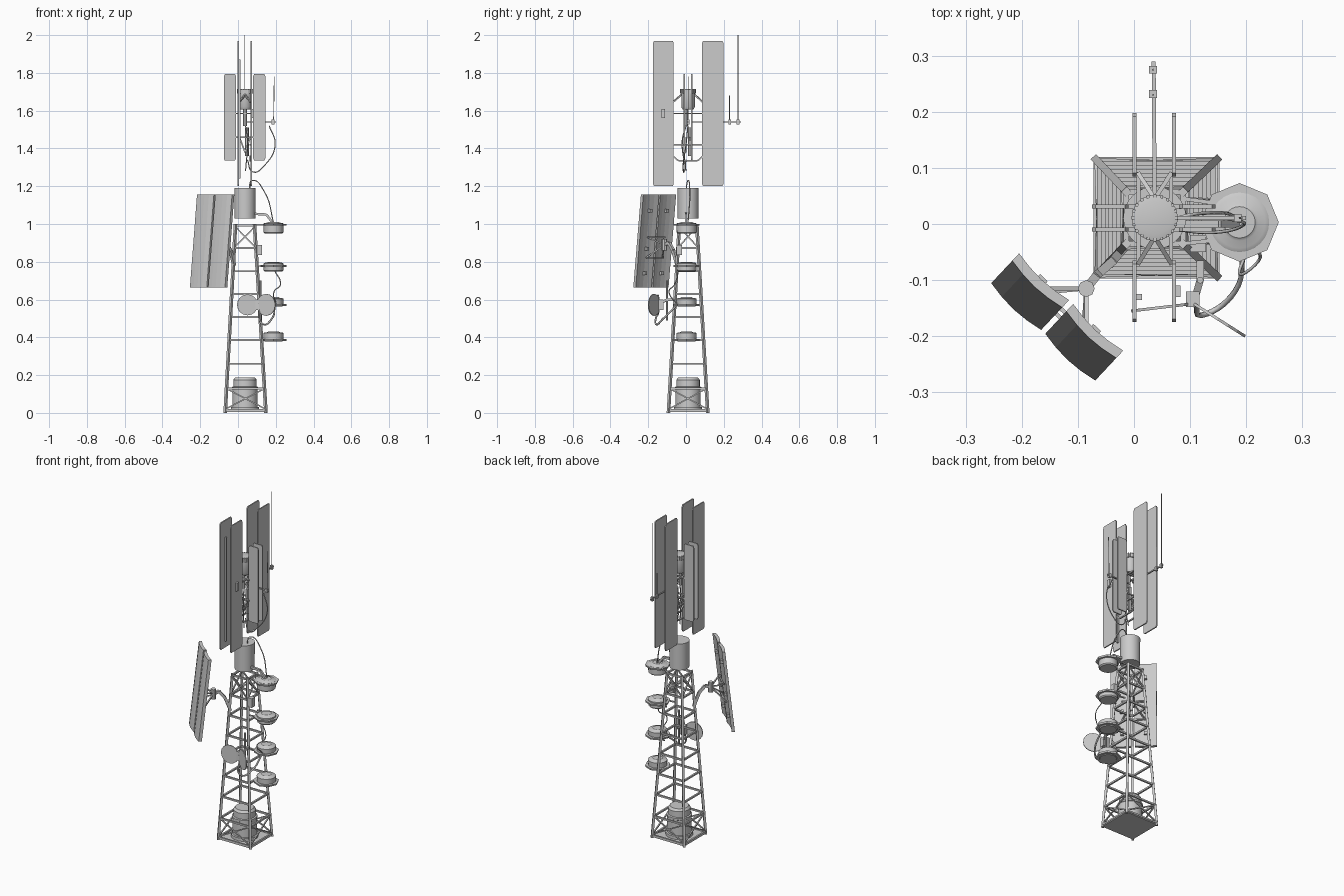
import bpy, bmesh, math
from mathutils import Vector, Matrix

if "Cube" in bpy.data.objects:
    bpy.data.objects.remove(bpy.data.objects["Cube"])

CX, CY = 0.037, 0.011   # tower axis


def finish(name, bm, smooth=False):
    bmesh.ops.recalc_face_normals(bm, faces=bm.faces)
    me = bpy.data.meshes.new(name)
    bm.to_mesh(me)
    bm.free()
    ob = bpy.data.objects.new(name, me)
    bpy.context.collection.objects.link(ob)
    if smooth:
        bpy.ops.object.select_all(action='DESELECT')
        ob.select_set(True)
        bpy.context.view_layer.objects.active = ob
        bpy.ops.object.shade_smooth_by_angle(angle=math.radians(35))
    return ob


def add_bar(bm, a, b, w, n=4):
    a, b = Vector(a), Vector(b)
    d = b - a
    m = Matrix.Translation((a + b) / 2) @ d.to_track_quat('Z', 'Y').to_matrix().to_4x4()
    if n == 4:
        m = m @ Matrix.Rotation(math.pi / 4, 4, 'Z')
    bmesh.ops.create_cone(bm, cap_ends=True, segments=n, radius1=w, radius2=w, depth=d.length, matrix=m)


def bars(name, pairs, w, n=4):
    bm = bmesh.new()
    for a, b in pairs:
        add_bar(bm, a, b, w, n)
    return finish(name, bm, n > 6)


def box(name, lo, hi):
    bm = bmesh.new()
    lo, hi = Vector(lo), Vector(hi)
    s = hi - lo
    bmesh.ops.create_cube(bm, size=1, matrix=Matrix.Translation((lo + hi) / 2) @ Matrix.Diagonal((*s, 1)))
    return finish(name, bm)


def lathe(name, profile, x, y, n=24):
    bm = bmesh.new()
    rings = [[bm.verts.new((x + r * math.cos(2 * math.pi * i / n), y + r * math.sin(2 * math.pi * i / n), z))
              for i in range(n)] for r, z in profile]
    for p, q in zip(rings, rings[1:]):
        for i in range(n):
            bm.faces.new((p[i], p[(i + 1) % n], q[(i + 1) % n], q[i]))
    bm.faces.new(rings[0])
    bm.faces.new(rings[-1])
    return finish(name, bm, n > 12)


def cable(name, pts, r=0.003):
    cu = bpy.data.curves.new(name, 'CURVE')
    cu.dimensions = '3D'
    cu.bevel_depth = r
    cu.bevel_resolution = 1
    cu.resolution_u = 6
    sp = cu.splines.new('BEZIER')
    sp.bezier_points.add(len(pts) - 1)
    for p, c in zip(sp.bezier_points, pts):
        p.co = c
        p.handle_left_type = p.handle_right_type = 'AUTO'
    ob = bpy.data.objects.new(name, cu)
    bpy.context.collection.objects.link(ob)
    bpy.ops.object.select_all(action='DESELECT')
    ob.select_set(True)
    bpy.context.view_layer.objects.active = ob
    bpy.ops.object.convert(target='MESH')


# tapered lattice tower
CORN = [(-1, -1), (1, -1), (1, 1), (-1, 1)]


def corner(i, z):
    h = 0.108 + (0.05 - 0.108) * z
    return (CX + CORN[i % 4][0] * h + 0.003 * (1 - z), CY + CORN[i % 4][1] * (h - 0.004), z)


bars("tower_legs", [(corner(i, 0.0), corner(i, 1.0)) for i in range(4)], 0.0095)
levels = [0.015, 0.13, 0.26, 0.385, 0.508, 0.63, 0.75, 0.872, 0.992]
bars("tower_rungs", [(corner(i, z), corner(i + 1, z)) for z in levels for i in range(4)], 0.007)
bars("tower_braces", [(corner(i + s, lo), corner(i + 1 - s, hi)) for lo, hi in ((0.02, 0.128), (0.875, 0.985))
                      for i in range(4) for s in (0, 1)], 0.005)
box("base_plate", (-0.07, -0.094, 0.004), (0.15, 0.116, 0.012))

# drum at the foot and canister at the head
lathe("base_drum", [(0.075, 0.012), (0.075, 0.03), (0.067, 0.032), (0.067, 0.125), (0.07, 0.127), (0.07, 0.137),
                    (0.062, 0.14), (0.062, 0.175), (0.052, 0.188)], CX, CY, 28)
lathe("head_canister", [(0.055, 1.03), (0.056, 1.19)], CX, CY, 32)

# tall antenna cards in the y-z plane, shorter ones in the x-z plane
def card(name, axis, pos, lo, hi, z0, z1):
    t, c = 0.0035, 0.012
    bm = bmesh.new()
    outline = [(lo, z0 + c), (lo + c / 2, z0), (hi - c / 2, z0), (hi, z0 + c),
               (hi, z1 - c), (hi - c / 2, z1), (lo + c / 2, z1), (lo, z1 - c)]
    mk = (lambda u, z, d: (pos + d, u, z)) if axis == 'x' else (lambda u, z, d: (u, pos + d, z))
    f = bm.faces.new([bm.verts.new(mk(u, z, -t)) for u, z in outline])
    g = bmesh.ops.extrude_face_region(bm, geom=[f])
    v = [e for e in g['geom'] if isinstance(e, bmesh.types.BMVert)]
    bmesh.ops.translate(bm, verts=v, vec=(2 * t, 0, 0) if axis == 'x' else (0, 2 * t, 0))
    finish(name, bm)


for x in (0.001, 0.071):
    card("tall_card_front", 'x', x, -0.175, -0.065, 1.2, 1.97)
    card("tall_card_back", 'x', x, 0.085, 0.198, 1.2, 1.97)
for y in (-0.01, 0.031):
    card("short_card_left", 'y', y, -0.075, -0.01, 1.335, 1.795)
    card("short_card_right", 'y', y, 0.08, 0.145, 1.335, 1.795)
box("card_strip_front", (0.003, -0.135, 1.24), (0.014, -0.125, 1.87))
box("card_box_front", (0.073, -0.13, 1.56), (0.083, -0.11, 1.61))

# hub and braces holding the cards
lathe("hub", [(0.028, 1.605), (0.036, 1.62), (0.036, 1.69), (0.041, 1.692), (0.041, 1.712), (0.03, 1.715)], CX, CY, 24)
bars("hub_teeth", [((CX + .039 * math.cos(a), CY + .039 * math.sin(a), 1.69),
                    (CX + .039 * math.cos(a), CY + .039 * math.sin(a), 1.716))
                   for a in [i * math.pi / 10 for i in range(20)]], 0.004)
br = []
for x in (0.008, 0.066):
    br += [((x, -0.07, 1.585), (x, 0.09, 1.585)), ((x, -0.065, 1.42), (x, 0.085, 1.42)),
           ((x, -0.04, 1.335), (x, 0.062, 1.335)),
           ((x, -0.07, 1.36), (x, -0.04, 1.335)), ((x, 0.09, 1.36), (x, 0.062, 1.335)),
           ((x, -0.07, 1.645), (CX, CY - 0.034, 1.685)), ((x, 0.09, 1.645), (CX, CY + 0.034, 1.685)),
           ((x, 0.0, 1.46), (CX, 0.0, 1.38)), ((x, 0.02, 1.46), (CX, 0.02, 1.38))]
for y in (-0.01, 0.031):
    br += [((-0.01, y, 1.46), (0.085, y, 1.46)), ((-0.01, y, 1.585), (0.085, y, 1.585))]
bars("card_braces", br, 0.0055)
bars("hub_stem", [((CX, 0.0, 1.52), (CX, 0.0, 1.62)), ((CX + .01, 0.02, 1.36), (CX + .01, 0.02, 1.51))], 0.01, 8)

# side arms with whip aerials
bars("whip_arms", [((CX, 0.03, 1.54), (CX - 0.002, 0.29, 1.54)), ((CX, CY, 1.54), (0.2, CY, 1.54))], 0.005)
for x, y in ((0.034, 0.275), (0.034, 0.232), (0.185, 0.011)):
    box("whip_clamp", (x - 0.007, y - 0.007, 1.528), (x + 0.007, y + 0.007, 1.552))
bars("whips", [((0.034, 0.275, 1.53), (0.034, 0.275, 2.0)), ((0.034, 0.23, 1.53), (0.034, 0.23, 1.68)),
               ((0.188, 0.011, 1.53), (0.192, 0.011, 1.78))], 0.002, 6)

# stacked drum antennas on the right with octagonal flanges
DX, DY = 0.188, 0.003
for i, (lo, hi, fl) in enumerate([(0.95, 1.008, 0.996), (0.748, 0.797, 0.778), (0.562, 0.61, 0.572), (0.378, 0.428, 0.386)]):
    lathe("drum_antenna", [(0.046, lo), (0.052, lo + 0.006), (0.053, hi - 0.006), (0.046, hi - 0.002),
                           (0.033, hi - 0.001), (0.028, hi + 0.003)], DX, DY)
    lathe("drum_flange", [(0.068, fl - 0.005), (0.07, fl + 0.005)], DX, DY, 8)
    leg = CX + 0.108 - 0.058 * fl
    bars("drum_arm", [((leg, y, fl), (DX, y * 0.7, fl)) for y in (-0.035, 0.045)], 0.005)

# bracket from canister, junction box, hanging cables
bars("canister_bracket", [((0.07, 0.0, 1.055), (0.15, 0.0, 1.05)), ((0.15, 0.0, 1.05), (0.188, 0.0, 1.0))], 0.009)
box("junction_box", (0.1, -0.05, 0.835), (0.128, -0.02, 0.89))
cable("canister_cable", [(0.06, 0.0, 1.18), (0.075, 0.01, 1.23), (0.14, 0.02, 1.17), (0.19, 0.01, 1.0)])
cable("card_cable", [(0.05, 0.0, 1.34), (0.08, -0.01, 1.275), (0.14, -0.015, 1.31), (0.197, 0.0, 1.42), (0.165, 0.01, 1.52)])
cable("hub_cable", [(0.04, 0.0, 1.52), (0.05, -0.02, 1.44), (0.04, 0.0, 1.28)])
cable("drum_cable", [(0.19, -0.04, 0.76), (0.225, -0.06, 0.68), (0.19, -0.09, 0.64), (0.2, -0.05, 0.58)])
cable("dish_cable", [(0.11, -0.14, 0.56), (0.13, -0.16, 0.47), (0.18, -0.12, 0.5), (0.195, -0.05, 0.57)], 0.005)

# pair of thin round reflectors near the front right leg
def disc(name, a, b, z):
    a, b = Vector((*a, z)), Vector((*b, z))
    n = (b - a).cross(Vector((0, 0, 1))).normalized()
    bm = bmesh.new()
    r = (b - a).length / 2
    bmesh.ops.create_cone(bm, cap_ends=True, segments=16, radius1=r, radius2=r, depth=0.005,
                          matrix=Matrix.Translation((a + b) / 2) @ n.to_track_quat('Z', 'Y').to_matrix().to_4x4())
    finish(name, bm)


disc("reflector_left", (-0.005, -0.155), (0.105, -0.142), 0.572)
disc("reflector_right", (0.1, -0.138), (0.198, -0.2), 0.572)
bars("reflector_arm", [((0.118, -0.065, 0.6), (0.118, -0.1, 0.6)), ((0.118, -0.1, 0.6), (0.105, -0.145, 0.575))], 0.009)
bars("reflector_mast", [((0.118, -0.1, 0.49), (0.118, -0.1, 0.7))], 0.006, 8)
box("reflector_clamp", (0.093, -0.148, 0.545), (0.117, -0.12, 0.6))

# two bowed solar panels leaning outward at the lower edge
T, N = Vector((0.73, -0.683, 0)), Vector((-0.683, -0.73, 0))
TOP = Vector((-0.112, -0.139, 1.155))


def panel_pt(u, d, z):
    return TOP + T * u + N * (d + (1.155 - z) * 0.112) + Vector((0, 0, z - 1.155))


for name, u0, u1 in (("solar_panel_left", -0.127, -0.005), ("solar_panel_right", 0.005, 0.127)):
    us = [u0 + (u1 - u0) * k / 4 for k in range(5)]
    bow = [0, 0.005, 0.007, 0.005, 0]
    section = [(u, b) for u, b in zip(us, bow)] + [(u, b + 0.018) for u, b in zip(us[::-1], bow)]
    bm = bmesh.new()
    lo, hi = [[bm.verts.new(panel_pt(u, d, z)) for u, d in section] for z in (0.665, 1.155)]
    n = len(section)
    for i in range(n):
        bm.faces.new((lo[i], lo[(i + 1) % n], hi[(i + 1) % n], hi[i]))
    bm.faces.new(lo)
    bm.faces.new(hi)
    finish(name, bm)

# solar panel mount: struts to the back of both panels, bent arm to the leg
hub = Vector((-0.085, -0.115, 0.89))
struts = [(hub, panel_pt(u, 0.003, z)) for u in (-0.065, 0.065) for z in (0.82, 0.93)]
struts += [(panel_pt(-0.065, -0.004, z), panel_pt(0.065, -0.004, z)) for z in (0.82, 0.93)]
bars("solar_struts", struts, 0.005)
bars("solar_pads", [(panel_pt(u, -0.008, z), panel_pt(u, 0.008, z)) for u in (-0.065, 0.065) for z in (0.74, 0.87, 1.07)], 0.013)
bars("solar_arm", [(hub, (-0.065, -0.09, 0.9)), ((-0.065, -0.09, 0.9), (-0.04, -0.068, 0.86)),
                   ((-0.04, -0.068, 0.86), (-0.02, -0.045, 0.78))], 0.011)
bars("solar_clamp", [(hub + Vector((0, 0, -0.03)), hub + Vector((0, 0, 0.03)))], 0.015, 8)
